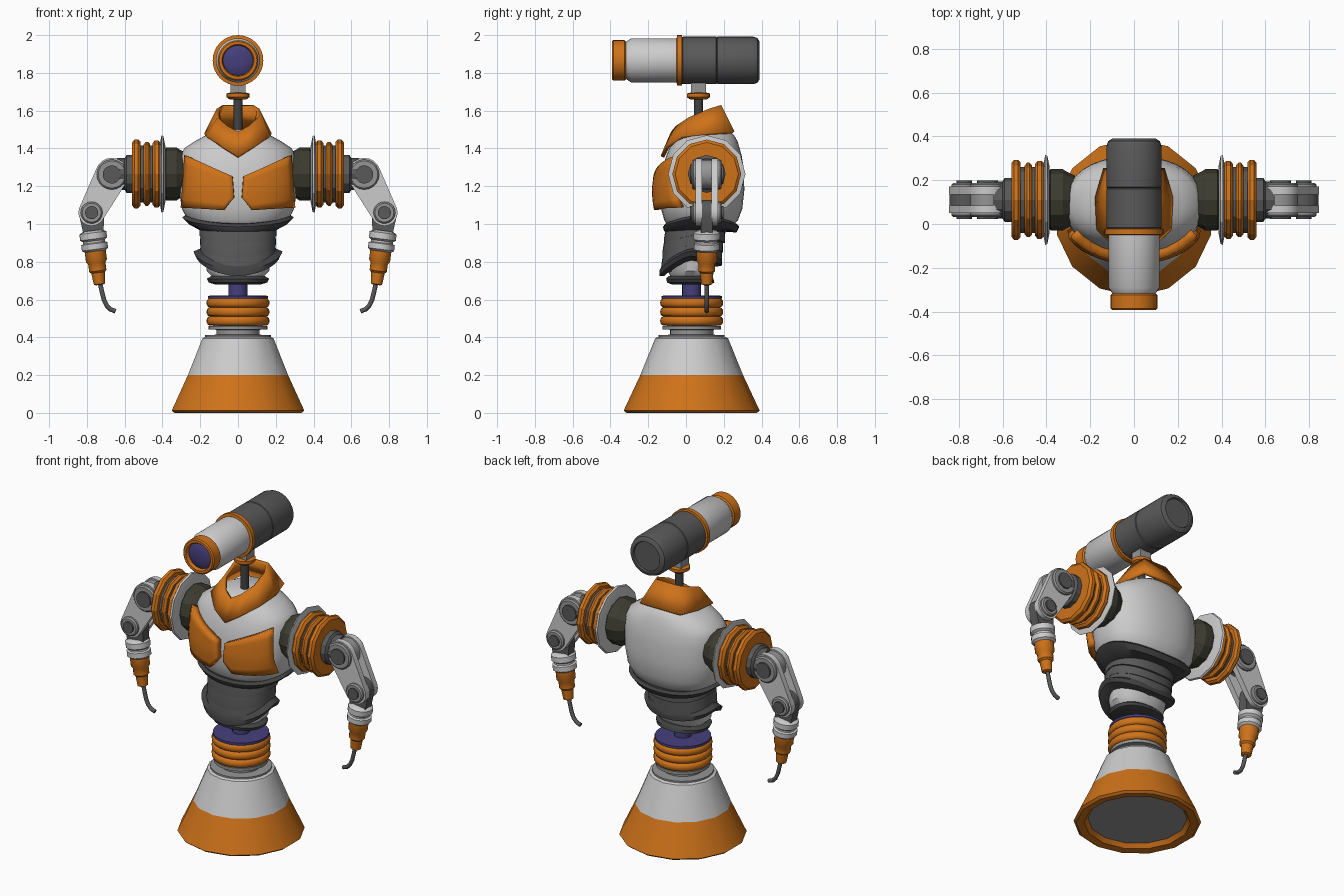
import bpy, bmesh
from math import sin, cos, pi, radians
from mathutils import Vector, Matrix

if "Cube" in bpy.data.objects:
    bpy.data.objects.remove(bpy.data.objects["Cube"])

COLORS = {"orange": (0.62, 0.17, 0.01), "white": (0.72, 0.72, 0.72), "dark": (0.1, 0.1, 0.1),
          "black": (0.055, 0.055, 0.058), "blue": (0.06, 0.05, 0.2), "olive": (0.045, 0.045, 0.03),
          "grey": (0.3, 0.3, 0.3)}
MATS = {}
for key, c in COLORS.items():
    MATS[key] = bpy.data.materials.new(key)
    MATS[key].diffuse_color = (*c, 1)


def finish(name, bm, color, angle=35, mirror=False, solid=0):
    bmesh.ops.recalc_face_normals(bm, faces=bm.faces[:])
    me = bpy.data.meshes.new(name)
    bm.to_mesh(me)
    bm.free()
    me.materials.append(MATS[color])
    if angle:
        me.shade_smooth()
        me.set_sharp_from_angle(angle=radians(angle))
    ob = bpy.data.objects.new(name, me)
    bpy.context.collection.objects.link(ob)
    if solid:
        m = ob.modifiers.new("Solidify", 'SOLIDIFY')
        m.thickness, m.offset = solid, 0
    if mirror:
        ob.modifiers.new("Mirror", 'MIRROR')
    return ob


def loft(name, rings, color, caps=True, closed=True, **kw):
    bm = bmesh.new()
    rows = [[bm.verts.new(p) for p in r] for r in rings]
    n = len(rows[0])
    for a, b in zip(rows, rows[1:]):
        for i in range(n if closed else n - 1):
            j = (i + 1) % n
            bm.faces.new((a[i], a[j], b[j], b[i]))
    if caps:
        bm.faces.new(rows[0])
        bm.faces.new(rows[-1])
    return finish(name, bm, color, **kw)


def frame(origin, axis):
    return Matrix.Translation(origin) @ Vector(axis).to_track_quat('Z', 'Y').to_matrix().to_4x4()


def lathe(name, profile, color, origin=(0, 0.03, 0), axis=(0, 0, 1), n=24, phase=pi / 2, **kw):
    M = frame(origin, axis)
    rings = [[M @ Vector((r * cos(phase + 2 * pi * i / n), r * sin(phase + 2 * pi * i / n), h))
              for i in range(n)] for r, h in profile]
    return loft(name, rings, color, **kw)


def oval(z, yc, rx, ry, front=0, back=0, n=40, e=2.3):
    """Super-ellipse ring; front/back shift z towards those sides."""
    pts = []
    for i in range(n):
        c, s = cos(2 * pi * i / n), sin(2 * pi * i / n)
        k = (abs(c) ** e + abs(s) ** e) ** (-1 / e)
        shift = front * max(0, -s) ** 1.5 + back * max(0, s) ** 1.5
        pts.append((rx * c * k, yc + ry * s * k, z + shift))
    return pts


def link(name, c0, r0, c1, r1, y0, y1, color):
    """Rounded link plate between two pivots in the xz plane."""
    bm = bmesh.new()
    for (x, z), r in ((c0, r0), (c1, r1)):
        for i in range(20):
            a = 2 * pi * i / 20
            for y in (y0, y1):
                bm.verts.new((x + r * cos(a), y, z + r * sin(a)))
    res = bmesh.ops.convex_hull(bm, input=bm.verts[:])
    junk = [g for g in res["geom_interior"] if isinstance(g, bmesh.types.BMVert)]
    bmesh.ops.delete(bm, geom=list(set(junk)), context='VERTS')
    return finish(name, bm, color, mirror=True)


# Bell-shaped base, hollow underneath
lathe("base_skirt", [(0.28, 0.03), (0.30, 0.005), (0.345, 0), (0.36, 0.012), (0.272, 0.2)], "orange", n=14, caps=False)
lathe("base_bell", [(0.272, 0.2), (0.193, 0.395), (0.18, 0.402)], "white", n=14)
lathe("base_interior", [(0.28, 0.03), (0.25, 0.1), (0.17, 0.36)], "grey", n=14)
# Waist column
lathe("column_collars", [(0.175, 0.4), (0.175, 0.412), (0.115, 0.414), (0.115, 0.44), (0.155, 0.442),
                         (0.155, 0.46), (0.12, 0.462), (0.12, 0.6)], "grey")
for k in range(3):
    z = 0.487 + 0.048 * k
    lathe(f"column_ring_{k + 1}", [(0.15 + 0.017 * cos(a), z + 0.024 * sin(a))
          for a in [radians(-90 + 30 * j) for j in range(7)]], "orange")
lathe("swivel_disc", [(0.15, 0.6), (0.16, 0.606), (0.16, 0.62), (0.05, 0.622), (0.05, 0.7)], "blue")
# Hips
loft("belt", [oval(*r) for r in ((0.68, 0.025, 0.12, 0.1), (0.69, 0.025, 0.155, 0.125),
                                 (0.71, 0.02, 0.165, 0.125), (0.725, 0.02, 0.14, 0.11))], "black")
loft("hips", [oval(*r) for r in ((0.715, 0.02, 0.13, 0.10), (0.75, 0.025, 0.165, 0.12),
                                 (0.85, 0.03, 0.18, 0.145))], "white")
# Abdomen: overlapping chevron layers
for k, (z, yc, rx, ry, dip) in enumerate(((0.97, 0.045, 0.205, 0.162, -0.05), (0.92, 0.035, 0.2, 0.16, -0.07),
                                          (0.87, 0.03, 0.2, 0.16, -0.085))):
    loft(f"abdomen_layer_{k + 1}", [oval(z + 0.09, yc + 0.01, rx - 0.005, ry - 0.006, dip * 0.8, -0.03),
         oval(z, yc, rx, ry, dip, -0.04), oval(z - 0.03, yc, rx, ry, dip, -0.04),
         oval(z - 0.032, yc, rx - 0.02, ry - 0.02, dip, -0.04)], "dark")
loft("lower_abdomen_band", [oval(0.87, 0.03, 0.2, 0.158, -0.09, -0.05), oval(0.855, 0.025, 0.235, 0.165, -0.1, -0.05),
     oval(0.83, 0.025, 0.222, 0.165, -0.105, -0.05), oval(0.805, 0.025, 0.17, 0.14, -0.08, -0.03)], "black")
loft("upper_abdomen_band", [oval(1.05, 0.08, 0.275, 0.19, -0.05, -0.05), oval(1.035, 0.08, 0.295, 0.202, -0.05, -0.05),
     oval(1.005, 0.075, 0.265, 0.192, -0.04, -0.05), oval(0.96, 0.05, 0.19, 0.15, -0.01, 0)], "black")

# Chest: (z, centre y, half width, half depth)
CHEST = [(0.98, 0.075, 0.2, 0.165), (1.02, 0.08, 0.265, 0.195), (1.08, 0.083, 0.297, 0.215),
         (1.18, 0.085, 0.313, 0.224), (1.3, 0.09, 0.313, 0.215), (1.36, 0.095, 0.305, 0.2),
         (1.4, 0.0975, 0.285, 0.187), (1.44, 0.1, 0.225, 0.172), (1.47, 0.1, 0.17, 0.155), (1.5, 0.1, 0.11, 0.12)]
loft("chest", [oval(*r) for r in CHEST], "white", angle=60)


def chest_front(x, z):
    for a, b in zip(CHEST, CHEST[1:]):
        if a[0] <= z <= b[0]:
            t = (z - a[0]) / (b[0] - a[0])
            yc, rx, ry = (a[i] + (b[i] - a[i]) * t for i in (1, 2, 3))
            return yc - ry * max(0, 1 - (x / rx) ** 2.3) ** (1 / 2.3)


# Chest plates following the chest surface
rows = []
for v in [j / 6 for j in range(7)]:
    row = []
    for u in (0, 0.1, 0.2, 0.35, 0.5, 0.65, 0.8, 0.9, 1):
        low = 1.14 - 0.065 * u / 0.2 if u < 0.2 else 1.075 + 0.015 * (u - 0.2) / 0.8
        z = low + (1.25 + 0.11 * u - low) * v
        x = 0.02 + u * 0.265 + 0.008 * v * (1 - 3 * u)
        row.append((x, chest_front(x, z) - 0.02, z))
    rows.append(row)
loft("chest_plates", rows, "orange", caps=False, closed=False, mirror=True, solid=0.045)

# Neck collar
LOW = [(0, -0.125, 1.355), (0.08, -0.105, 1.405), (0.165, -0.02, 1.46), (0.17, 0.12, 1.475), (0.135, 0.25, 1.485)]
TOP = [(0, -0.07, 1.485), (0.055, -0.045, 1.515), (0.1, 0.02, 1.56), (0.105, 0.12, 1.605), (0.075, 0.18, 1.625)]
loft("neck_collar", [p + [(-x, y, z) for x, y, z in p[:0:-1]] for p in (LOW, TOP)], "orange",
     caps=False, angle=20, solid=0.02)
# Neck
lathe("neck_post", [(0.024, 1.45), (0.024, 1.68)], "black", origin=(0, 0.066, 0), n=12)
lathe("neck_flange", [(0.045, 1.66), (0.062, 1.672), (0.062, 1.69), (0.045, 1.695)], "orange", origin=(0, 0.066, 0), n=16)
lathe("neck_bracket", [(0.055, 1.69), (0.055, 1.76)], "grey", origin=(0, 0.066, 0), n=4, phase=pi / 4)

# Telescope-shaped head along y
HEAD = dict(origin=(0, 0, 1.866), axis=(0, 1, 0), n=32)
lathe("head_lens", [(0.03, -0.385), (0.06, -0.38), (0.08, -0.37), (0.08, -0.35)], "blue", **HEAD)
lathe("head_lens_rim", [(0.078, -0.35), (0.08, -0.385), (0.085, -0.392), (0.1, -0.392), (0.107, -0.385),
                        (0.107, -0.325), (0.095, -0.315)], "orange", caps=False, **HEAD)
lathe("head_barrel", [(0.095, -0.325), (0.1, -0.315), (0.117, -0.29), (0.117, -0.03)], "white", **HEAD)
lathe("head_ring", [(0.115, -0.05), (0.134, -0.047), (0.134, -0.022), (0.115, -0.018)], "orange", **HEAD)
lathe("head_housing", [(0.12, -0.022), (0.126, -0.015), (0.126, 0.16), (0.121, 0.164), (0.126, 0.168), (0.126, 0.355),
                       (0.118, 0.378), (0.1, 0.39), (0.092, 0.39), (0.088, 0.38)], "dark", **HEAD)

# Shoulders: faceted stacks along x
ARM = dict(origin=(0, 0.11, 1.265), axis=(1, 0, 0), n=12, mirror=True, angle=20)
lathe("shoulder_joint", [(0.11, 0.27), (0.13, 0.31), (0.14, 0.325), (0.14, 0.38), (0.12, 0.4)], "olive", **ARM)
lathe("shoulder_disc", [(0.15, 0.385), (0.2, 0.395), (0.205, 0.405), (0.17, 0.412)], "white", **ARM)
lathe("shoulder_core", [(0.15, 0.4), (0.15, 0.55), (0.1, 0.555), (0.1, 0.59), (0.085, 0.6), (0.085, 0.64)], "dark", **ARM)
for k, (x0, x1, r) in enumerate(((0.41, 0.452, 0.178), (0.465, 0.5, 0.17), (0.517, 0.56, 0.182))):
    lathe(f"shoulder_ring_{k + 1}", [(0.12, x0), (r - 0.012, x0), (r, x0 + 0.012), (r, x1 - 0.012),
                                     (r - 0.015, x1), (0.12, x1)], "orange", **ARM)

# Upper arm plates and pivots
S, E = (0.668, 1.262), (0.775, 1.06)
for side, y in (("front", 0.05), ("back", 0.135)):
    link(f"upper_arm_plate_{side}", S, 0.088, E, 0.07, y, y + 0.035, "white")
for name, (x, z), r in (("shoulder", S, 0.08), ("elbow", E, 0.058)):
    PIV = dict(origin=(x, 0.11, z), axis=(0, 1, 0), n=20, mirror=True)
    lathe(name + "_boss", [(r - 0.008, -0.078), (r, -0.07), (r, 0.07), (r - 0.008, 0.078)], "grey", **PIV)
    lathe(name + "_pin", [(r * 0.6, -0.088), (r * 0.6, 0.088)], "dark", **PIV)

# Forearm, wrist and finger tube
link("forearm_link", E, 0.068, (0.765, 0.945), 0.052, 0.08, 0.14, "dark")
WRIST = dict(origin=(0.77, 0.11, 0.965), axis=(-0.13, 0, -1), n=14, mirror=True)
lathe("wrist_cuff", [(0.05, 0), (0.072, 0.012), (0.072, 0.045), (0.058, 0.055), (0.058, 0.065), (0.07, 0.07),
                     (0.07, 0.1), (0.05, 0.115)], "white", **WRIST)
lathe("hand_cone", [(0.056, 0.1), (0.056, 0.16), (0.046, 0.175), (0.046, 0.215), (0.036, 0.225), (0.03, 0.285),
                    (0.02, 0.29)], "orange", **WRIST)
PATH = [Vector((x, 0.11, z)) for x, z in ((0.731, 0.69), (0.72, 0.64), (0.71, 0.6), (0.695, 0.568), (0.675, 0.548),
                                          (0.648, 0.538))]
rings = []
for i, p in enumerate(PATH):
    t = (PATH[min(i + 1, len(PATH) - 1)] - PATH[max(i - 1, 0)]).normalized()
    side = t.cross(Vector((0, 1, 0)))
    rings.append([p + 0.012 * (cos(a) * side + Vector((0, sin(a), 0))) for a in [pi / 4 * j for j in range(8)]])
loft("finger_tube", rings, "dark", angle=50, mirror=True)

for m in bpy.data.materials:
    if m.users and not m.is_grease_pencil:
        m.use_nodes = True
        m.node_tree.nodes["Principled BSDF"].inputs["Base Color"].default_value = m.diffuse_color
